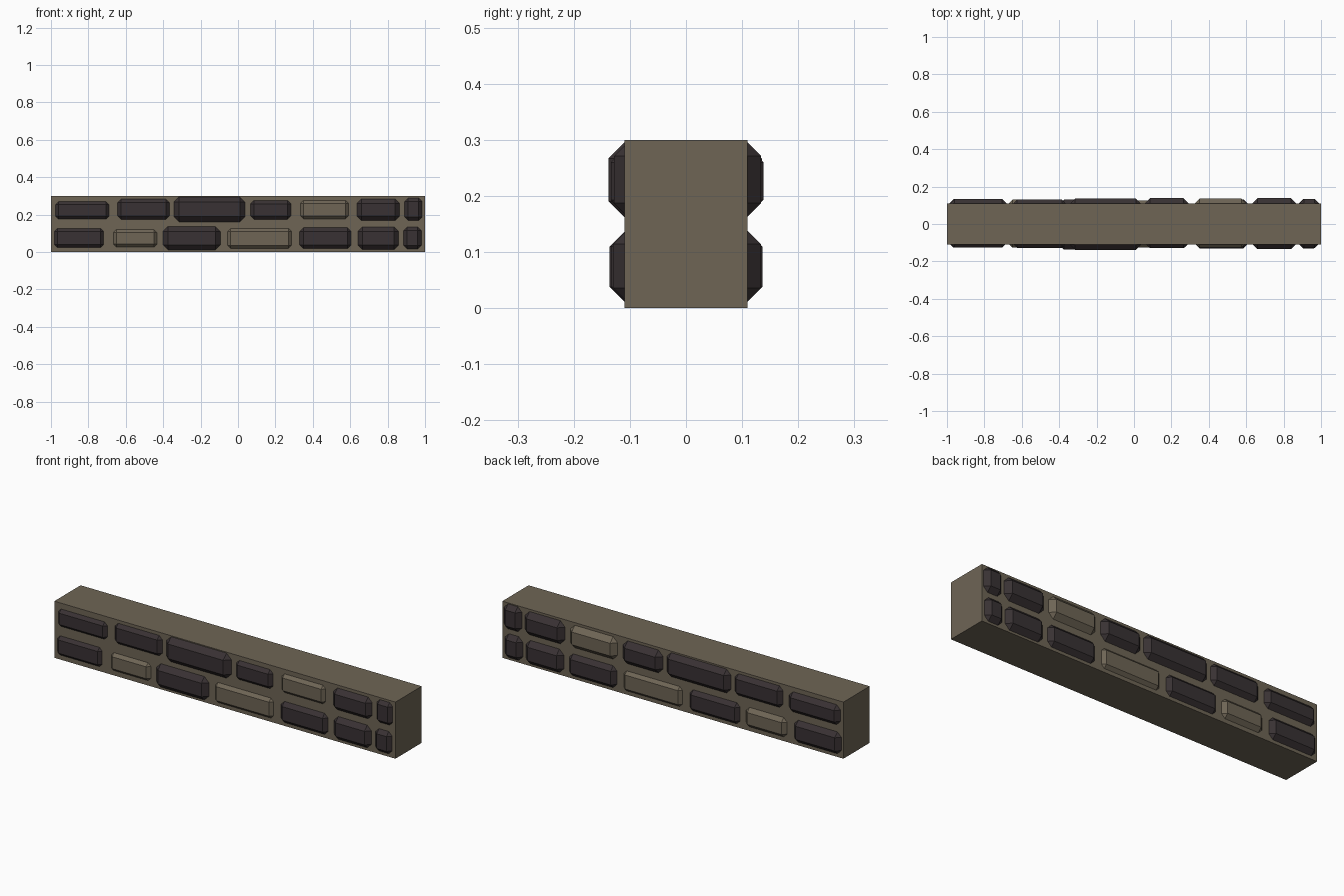
import bpy, bmesh


def material(name, rgb):
    m = bpy.data.materials.new(name)
    m.diffuse_color = (*rgb, 1)
    return m


MORTAR = material("tan stone", (0.156, 0.130, 0.091))
DARK = material("dark stone", (0.040, 0.031, 0.033))


def block(name, lo, hi, mat, bevel=0.0):
    """Box between two corners, with single-cut chamfered edges."""
    bm = bmesh.new()
    bmesh.ops.create_cube(bm, size=1)
    for v in bm.verts:
        v.co = [(a + b) / 2 + c * (b - a) for a, b, c in zip(lo, hi, v.co)]
    if bevel:
        bmesh.ops.bevel(bm, geom=bm.edges[:], offset=bevel, segments=1,
                        profile=0.5, affect='EDGES')
    me = bpy.data.meshes.new(name)
    bm.to_mesh(me)
    bm.free()
    me.materials.append(mat)
    ob = bpy.data.objects.new(name, me)
    bpy.context.collection.objects.link(ob)


# Wall core
block("wall_core", (-1, -0.11, 0), (1, 0.11, 0.3), MORTAR)

# Stones: x start, x end, z bottom, z top, front reach, back reach, is tan
UPPER = [
    (-0.99, -0.675, 0.163, 0.283, 0.126, 0.133, 0),
    (-0.655, -0.355, 0.163, 0.295, 0.128, 0.131, 0),
    (-0.345, 0.04, 0.160, 0.297, 0.138, 0.135, 0),
    (0.055, 0.295, 0.163, 0.288, 0.128, 0.138, 0),
    (0.32, 0.605, 0.163, 0.290, 0.126, 0.136, 1),
    (0.63, 0.87, 0.163, 0.290, 0.134, 0.138, 0),
    (0.885, 0.99, 0.163, 0.295, 0.128, 0.134, 0),
]
LOWER = [
    (-0.995, -0.705, 0.010, 0.140, 0.126, 0.133, 0),
    (-0.68, -0.42, 0.012, 0.135, 0.126, 0.130, 1),
    (-0.405, -0.09, 0.008, 0.140, 0.136, 0.130, 0),
    (-0.07, 0.30, 0.006, 0.140, 0.126, 0.126, 1),
    (0.32, 0.615, 0.008, 0.140, 0.130, 0.132, 0),
    (0.635, 0.865, 0.008, 0.140, 0.134, 0.136, 0),
    (0.88, 0.985, 0.012, 0.138, 0.130, 0.134, 0),
]
for row, stones in (("upper", UPPER), ("lower", LOWER)):
    for i, (x0, x1, z0, z1, front, back, tan) in enumerate(stones, 1):
        mat = MORTAR if tan else DARK
        bevel = 0.03 if x1 - x0 > 0.15 else 0.024
        block(f"front_{row}_stone_{i}", (x0, -front, z0), (x1, -0.03, z1), mat, bevel)
        block(f"back_{row}_stone_{i}", (x0, 0.03, z0), (x1, back, z1), mat, bevel)
